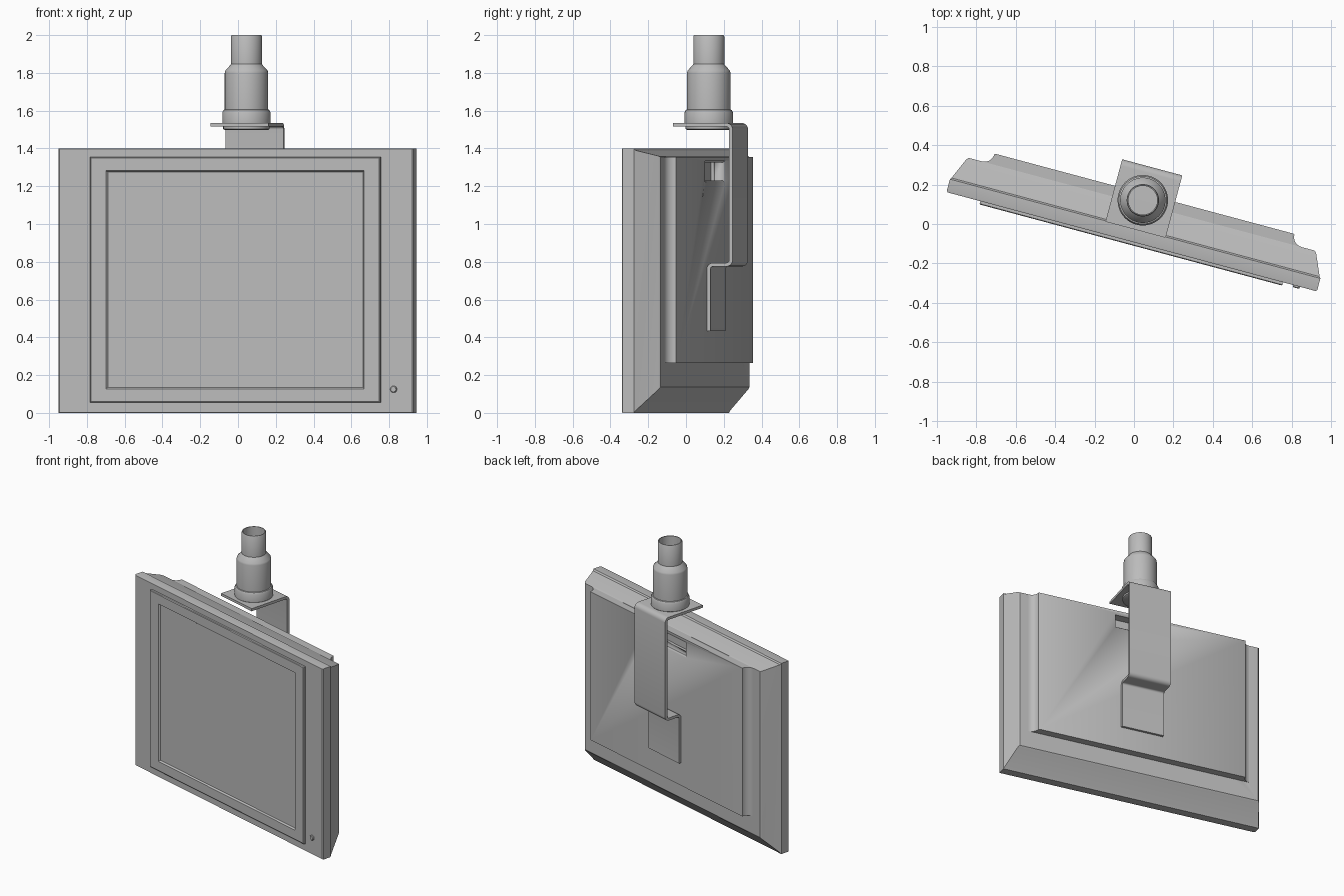
import bpy, bmesh
from math import sin, cos, radians, tau
from mathutils import Matrix, Vector

cube = bpy.data.objects.get("Cube")
if cube:
    bpy.data.objects.remove(cube)

TURN = Matrix.Rotation(radians(-15), 4, 'Z')   # whole unit is swivelled
MID = 0.012                                    # centre line of the unit

grey = bpy.data.materials.new("light_grey")
grey.use_nodes = True
grey.diffuse_color = (0.5, 0.5, 0.5, 1)
grey.node_tree.nodes["Principled BSDF"].inputs["Base Color"].default_value = (0.5, 0.5, 0.5, 1)


def finish(name, bm, angle=32):
    """Turn a bmesh in unit coordinates into a swivelled, shaded object."""
    bmesh.ops.recalc_face_normals(bm, faces=bm.faces)
    bm.transform(TURN)
    mesh = bpy.data.meshes.new(name)
    bm.to_mesh(mesh)
    bm.free()
    mesh.materials.append(grey)
    mesh.shade_smooth()
    mesh.set_sharp_from_angle(angle=radians(angle))
    ob = bpy.data.objects.new(name, mesh)
    bpy.context.collection.objects.link(ob)
    return ob


def bridge(bm, rings, closed=True, cap=True):
    """Join successive point rings with faces."""
    vs = [[bm.verts.new(p) for p in r] for r in rings]
    n = len(vs[0])
    for a, b in zip(vs, vs[1:]):
        for i in range(n if closed else n - 1):
            j = (i + 1) % n
            bm.faces.new((a[i], a[j], b[j], b[i]))
    if cap:
        bm.faces.new(vs[0])
        bm.faces.new(vs[-1])


def rect_loft(name, rings, cap=True):
    """Loft rectangles given as (depth, half width, bottom, top)."""
    bm = bmesh.new()
    bridge(bm, [[(MID - w, v, lo), (MID + w, v, lo), (MID + w, v, hi), (MID - w, v, hi)]
                for v, w, lo, hi in rings], cap=cap)
    return finish(name, bm)


def cut(ob, cutter):
    mod = ob.modifiers.new("recess", 'BOOLEAN')
    mod.operation = 'DIFFERENCE'
    mod.solver = 'EXACT'
    mod.object = cutter
    bpy.context.view_layer.objects.active = ob
    bpy.ops.object.modifier_apply(modifier=mod.name)


# Housing: front frame tapering into the rear shell
housing = rect_loft("housing", [
    (-0.09, 0.966, 0.003, 1.397), (-0.083, 0.973, 0, 1.4), (-0.022, 0.973, 0, 1.4),
    (-0.014, 0.967, 0.012, 1.39), (0.098, 0.918, 0.124, 1.36), (0.107, 0.908, 0.136, 1.355)])

# Raised rear cover with concave flared sides
R, FLARE, BACK = 0.052, 0.84, 0.16
side = [(FLARE, 0.1)]
for i in range(9):
    a = radians(-90 - 90 * i / 8)
    side.append((FLARE + R * cos(a), BACK - 0.001 + R * sin(a)))
side.append((FLARE - R - 0.006, BACK + 0.002))
outline = side + [(-w, v) for w, v in reversed(side)]
bm = bmesh.new()
bridge(bm, [[(MID + w, v, z) for w, v in outline] for z in (0.265, 1.354)])
rear_cover = finish("rear_cover", bm)

# Connector recess behind the bracket
cutter = rect_loft("recess_cutter", [(0.086, 0.2, 1.23, 1.325), (0.15, 0.2, 1.23, 1.325),
                                     (0.17, 0.21, 1.215, 1.34)])
cutter.hide_render = True
for ob in (housing, rear_cover):
    cut(ob, cutter)
bpy.data.objects.remove(cutter)

# Raised bezel ring and recessed screen
rect_loft("screen_bezel", [
    (-0.085, 0.795, 0.055, 1.355), (-0.103, 0.795, 0.055, 1.355), (-0.107, 0.79, 0.06, 1.35),
    (-0.107, 0.708, 0.127, 1.283), (-0.096, 0.7, 0.135, 1.275), (-0.088, 0.7, 0.135, 1.275)],
    cap=False)
rect_loft("screen", [(-0.088, 0.702, 0.133, 1.277), (-0.096, 0.702, 0.133, 1.277)])

# Power button
bm = bmesh.new()
bridge(bm, [[(0.878 + r * cos(tau * i / 24), v, 0.125 + r * sin(tau * i / 24)) for i in range(24)]
            for v, r in ((-0.085, 0.018), (-0.097, 0.018), (-0.101, 0.014))])
finish("power_button", bm)


def rounded(points, radius, steps=5):
    """Round the inner corners of a polyline."""
    pts = [Vector(p) for p in points]
    out = [pts[0]]
    for a, b, c in zip(pts, pts[1:], pts[2:]):
        p, q = b + (a - b).normalized() * radius, b + (c - b).normalized() * radius
        centre = p + q - b
        for i in range(steps + 1):
            t = radians(90 * i / steps)
            out.append(centre + (p - centre) * cos(t) + (q - centre) * sin(t))
    return out + [pts[-1]]


# Bent sheet-metal bracket
path = rounded([(-0.026, 1.525), (0.292, 1.525), (0.292, 0.785), (0.17, 0.785), (0.17, 0.433)], 0.024)
bm = bmesh.new()
bridge(bm, [[(u, p.x, p.y) for p in path] for u in (-0.143, 0.173)], closed=False, cap=False)
bracket = finish("mounting_bracket", bm)
solid = bracket.modifiers.new("sheet", 'SOLIDIFY')
solid.thickness = 0.019
solid.offset = 0
solid.use_even_offset = True
bpy.context.view_layer.objects.active = bracket
bpy.ops.object.modifier_apply(modifier=solid.name)
bracket.data.set_sharp_from_angle(angle=radians(32))

# Hollow ceiling post with collar
profile = [(0.112, 1.497), (0.123, 1.503), (0.123, 1.53), (0.128, 1.536), (0.128, 1.59),
           (0.121, 1.604), (0.115, 1.606), (0.115, 1.8), (0.112, 1.812), (0.085, 1.842),
           (0.082, 1.846), (0.082, 1.993), (0.078, 2.0), (0.073, 2.0), (0.073, 1.51)]
bm = bmesh.new()
bridge(bm, [[(MID + r * cos(tau * i / 48), 0.128 + r * sin(tau * i / 48), z) for i in range(48)]
            for r, z in profile])
finish("ceiling_post", bm)
